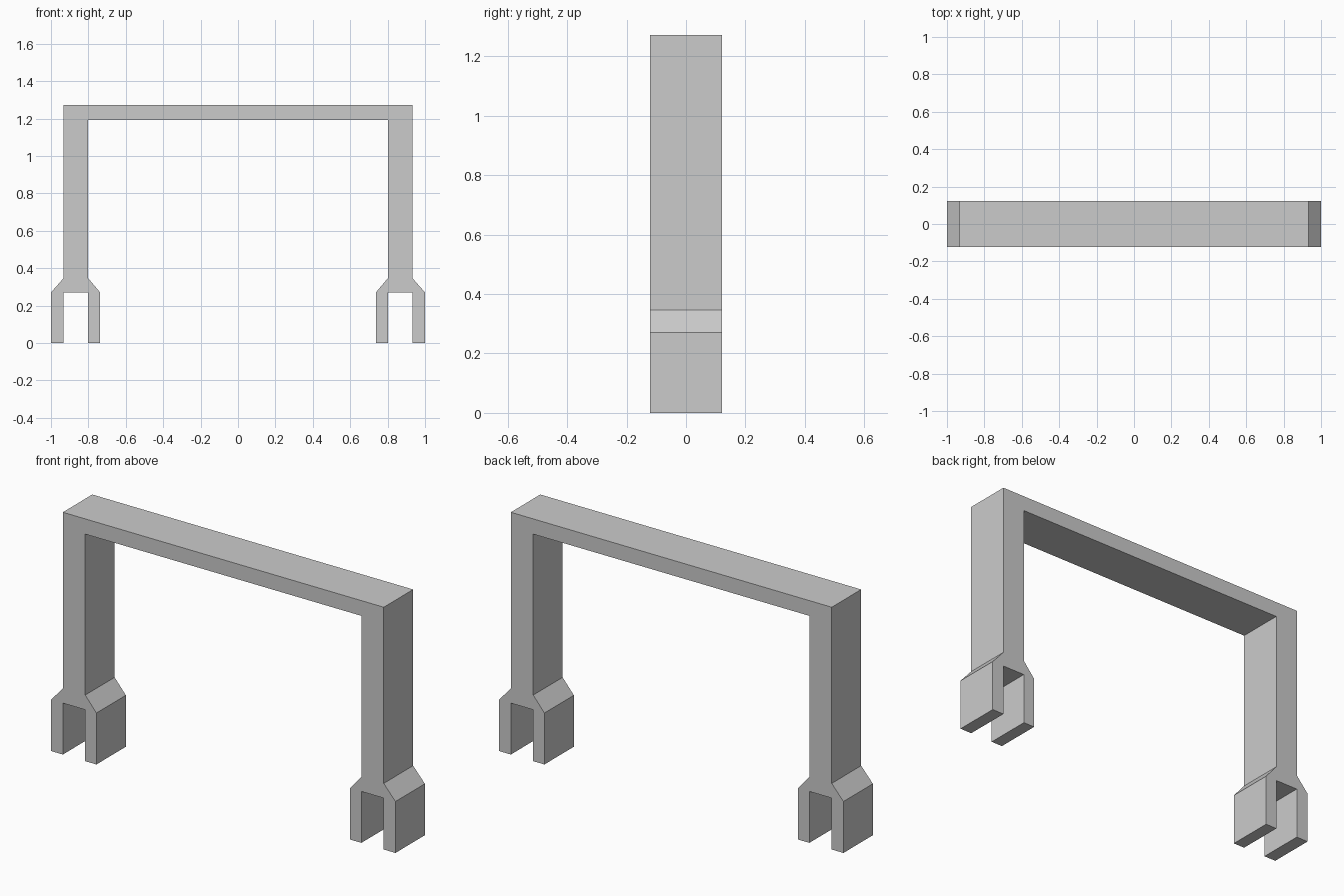
import bpy
import bmesh

cube = bpy.data.objects.get("Cube")
if cube:
    bpy.data.objects.remove(cube, do_unlink=True)

HALF_DEPTH = 0.122

# Plain grey finish
grey = bpy.data.materials.new("plain grey")
grey.use_nodes = True
colour = (0.6, 0.6, 0.6, 1)
grey.diffuse_color = colour
grey.node_tree.nodes["Principled BSDF"].inputs["Base Color"].default_value = colour

# Half outline of the frame, from the top centre down around the forked foot
half = [(0.932, 1.272), (0.932, 0.347), (1.0, 0.27), (1.0, 0),
        (0.932, 0), (0.932, 0.27), (0.802, 0.27), (0.802, 0),
        (0.737, 0), (0.737, 0.27), (0.802, 0.347), (0.802, 1.192)]
outline = half + [(-x, z) for x, z in reversed(half)]

# Extrude the outline through the depth
bm = bmesh.new()
front = bm.faces.new([bm.verts.new((x, -HALF_DEPTH, z)) for x, z in outline])
result = bmesh.ops.extrude_face_region(bm, geom=[front], use_keep_orig=True)
moved = [v for v in result["geom"] if isinstance(v, bmesh.types.BMVert)]
bmesh.ops.translate(bm, verts=moved, vec=(0, 2 * HALF_DEPTH, 0))
bmesh.ops.recalc_face_normals(bm, faces=bm.faces)

mesh = bpy.data.meshes.new("forked_arch_frame")
bm.to_mesh(mesh)
bm.free()
mesh.materials.append(grey)
frame = bpy.data.objects.new("forked_arch_frame", mesh)
bpy.context.collection.objects.link(frame)
